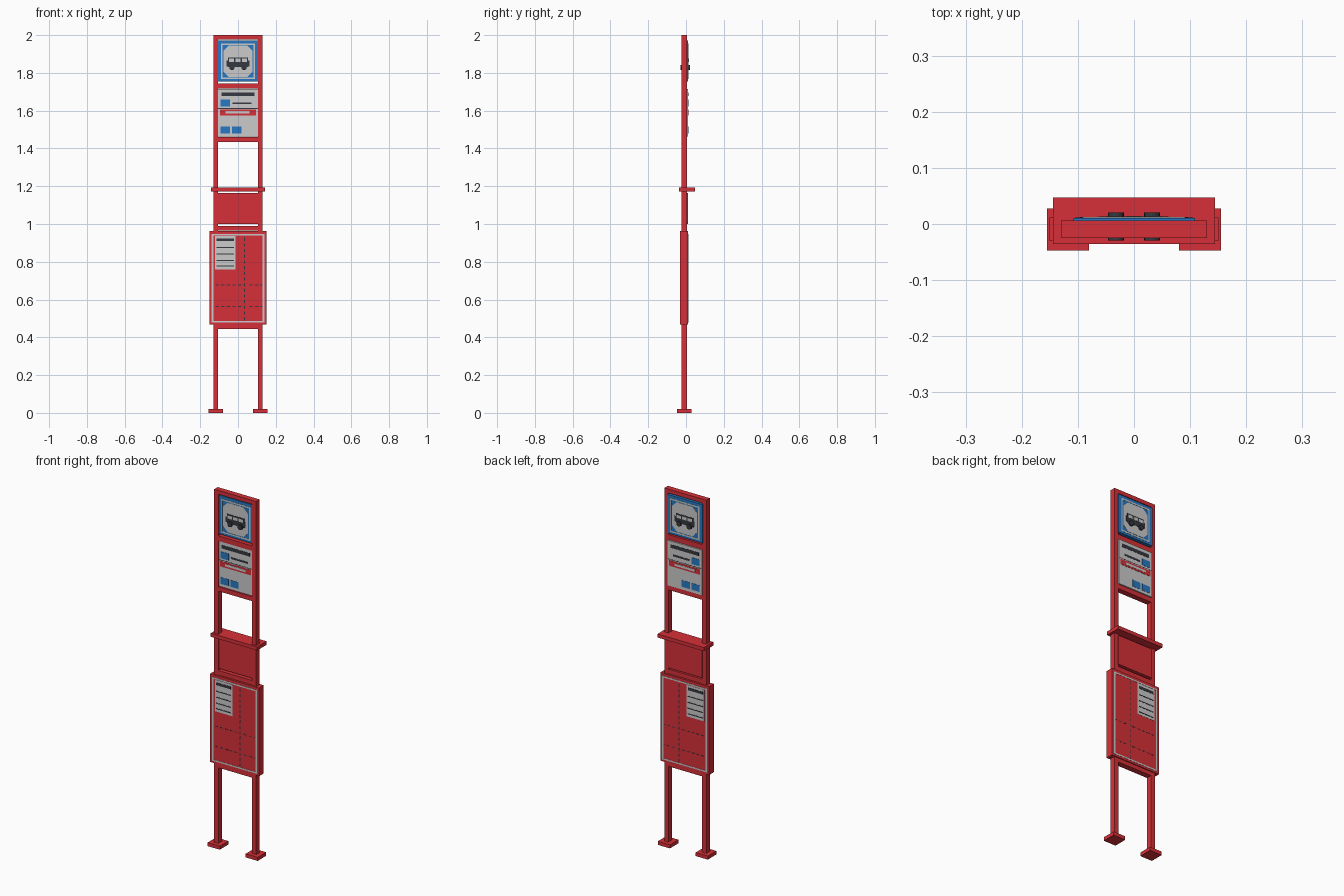
import bpy, bmesh, math
from mathutils import Matrix, Vector

if "Cube" in bpy.data.objects:
    bpy.data.objects.remove(bpy.data.objects["Cube"])


def material(name, col):
    m = bpy.data.materials.new(name)
    m.diffuse_color = (*col, 1)
    m.use_nodes = True
    m.node_tree.nodes["Principled BSDF"].inputs["Base Color"].default_value = m.diffuse_color
    return m


RED = material("red", (0.68, 0.03, 0.04))
WHITE = material("white", (0.8, 0.8, 0.8))
BLUE = material("blue", (0.02, 0.19, 0.55))
DARK = material("dark", (0.035, 0.04, 0.05))


def finish(name, bm, mat):
    bmesh.ops.recalc_face_normals(bm, faces=bm.faces)
    me = bpy.data.meshes.new(name)
    bm.to_mesh(me)
    bm.free()
    me.materials.append(mat)
    ob = bpy.data.objects.new(name, me)
    bpy.context.collection.objects.link(ob)
    return ob


def add_box(bm, x0, x1, y0, y1, z0, z1):
    m = Matrix.Translation(((x0 + x1) / 2, (y0 + y1) / 2, (z0 + z1) / 2)) \
        @ Matrix.Diagonal((x1 - x0, y1 - y0, z1 - z0, 1))
    bmesh.ops.create_cube(bm, size=1, matrix=m)


def boxes(name, mat, *items):
    bm = bmesh.new()
    for it in items:
        add_box(bm, *it)
    return finish(name, bm, mat)


def decals(name, mat, face, layer, rects):
    """Thin plates (x0, x1, z0, z1) on both the front and back of a panel."""
    mid, half = face
    a, b = half - 0.001, half + 0.0012 * layer
    bm = bmesh.new()
    for x0, x1, z0, z1 in rects:
        add_box(bm, x0, x1, mid - b, mid - a, z0, z1)
        add_box(bm, x0, x1, mid + a, mid + b, z0, z1)
    return finish(name, bm, mat)


def border(x, z0, z1, w):
    return [(-x, x, z1 - w, z1), (-x, x, z0, z0 + w),
            (-x, -x + w, z0 + w, z1 - w), (x - w, x, z0 + w, z1 - w)]


SIGN = (-0.0045, 0.0155)   # middle y and half depth of the inset panels
CASE = (-0.0095, 0.021)    # same for the timetable case
Y0, Y1 = -0.025, 0.006     # post depth

# Posts, feet and cross bars
for side, s in (("left", -1), ("right", 1)):
    xs = sorted((s * 0.105, s * 0.13))
    boxes(side + "_post", RED, (*xs, Y0, Y1, 0.02, 2.0))
    xs = sorted((s * 0.08, s * 0.155))
    boxes(side + "_foot", RED, (*xs, -0.047, 0.028, 0, 0.02))
for i, (z0, z1) in enumerate([(1.978, 2.0), (1.717, 1.745), (1.435, 1.46),
                              (0.965, 0.99), (0.445, 0.47)]):
    boxes(f"cross_bar_{i + 1}", RED, (-0.105, 0.105, Y0, Y1, z0, z1))

# Shelf, middle panel and timetable case
boxes("shelf", RED, (-0.144, 0.144, -0.036, 0.047, 1.173, 1.193))
boxes("middle_panel", RED, (-0.108, 0.108, -0.02, 0.011, 1.0, 1.165))
boxes("timetable_case", RED, (-0.151, 0.151, -0.0305, 0.0115, 0.467, 0.962))

# Stop sign with border, octagon and bus symbol
boxes("sign_plate", BLUE, (-0.109, 0.109, -0.02, 0.011, 1.755, 1.972))
decals("sign_border", WHITE, SIGN, 1, border(0.091, 1.767, 1.956, 0.008))
w, h, c, zc = 0.077, 0.083, 0.028, 1.8615
outline = [(w, h - c), (w - c, h), (c - w, h), (-w, h - c),
           (-w, c - h), (c - w, -h), (w - c, -h), (w, c - h)]
bm = bmesh.new()
for s in (-1, 1):
    ya, yb = (SIGN[0] + s * (SIGN[1] + d) for d in (-0.001, 0.0012))
    f = bm.faces.new([bm.verts.new((x, ya, zc + z)) for x, z in outline])
    ext = bmesh.ops.extrude_face_region(bm, geom=[f], use_keep_orig=True)
    vs = [g for g in ext["geom"] if isinstance(g, bmesh.types.BMVert)]
    bmesh.ops.translate(bm, verts=vs, vec=Vector((0, yb - ya, 0)))
finish("sign_octagon", bm, WHITE)
decals("bus_symbol_body", DARK, SIGN, 2,
       [(-0.054, 0.054, 1.83, 1.882), (-0.061, 0.061, 1.835, 1.865)])
decals("bus_symbol_windows", WHITE, SIGN, 3,
       [(x, x + 0.027, 1.858, 1.875) for x in (-0.048, -0.0135, 0.021)])
bm = bmesh.new()
for x in (-0.032, 0.032):
    for s in (-1, 1):
        m = Matrix.Translation((x, SIGN[0] + s * 0.02, 1.829)) \
            @ Matrix.Rotation(math.pi / 2, 4, 'X')
        bmesh.ops.create_cone(bm, cap_ends=True, segments=16, radius1=0.014,
                              radius2=0.014, depth=0.01, matrix=m)
finish("bus_symbol_wheels", bm, DARK)

# Route information panel
boxes("info_plate", WHITE, (-0.107, 0.107, -0.02, 0.011, 1.462, 1.715))
decals("info_header", DARK, SIGN, 1,
       [(-0.087, 0.087, 1.678, 1.697), (-0.03, 0.072, 1.634, 1.644)])
decals("info_divider", DARK, SIGN, 0.4, [(-0.105, 0.105, 1.61, 1.613)])
decals("info_blue_tiles", BLUE, SIGN, 1,
       [(-0.093, -0.043, 1.622, 1.659), (-0.093, -0.043, 1.478, 1.515),
        (-0.032, 0.018, 1.478, 1.515)])
decals("info_red_band", RED, SIGN, 1, [(-0.096, 0.096, 1.575, 1.606)])
decals("info_band_stripe", WHITE, SIGN, 2, [(-0.066, 0.062, 1.584, 1.597)])

# Timetable case trim, sheet and dashed grid
decals("case_border", WHITE, CASE, 1, border(0.139, 0.478, 0.947, 0.008))
decals("timetable_sheet", WHITE, CASE, 1, [(-0.122, -0.013, 0.76, 0.937)])
decals("timetable_lines", DARK, CASE, 2,
       [(-0.113, -0.022, 0.909, 0.924)] +
       [(-0.115, -0.02, z, z + 0.005) for z in (0.872, 0.838, 0.805, 0.774)])
dashes = [(0.0325, 0.0365, 0.49 + i * 0.03, 0.508 + i * 0.03) for i in range(15)]
for z in (0.563, 0.677):
    dashes += [(-0.12 + i * 0.03, -0.102 + i * 0.03, z - 0.002, z + 0.002)
               for i in range(9) if i != 5]
decals("case_dashed_grid", DARK, CASE, 0.6, dashes)
